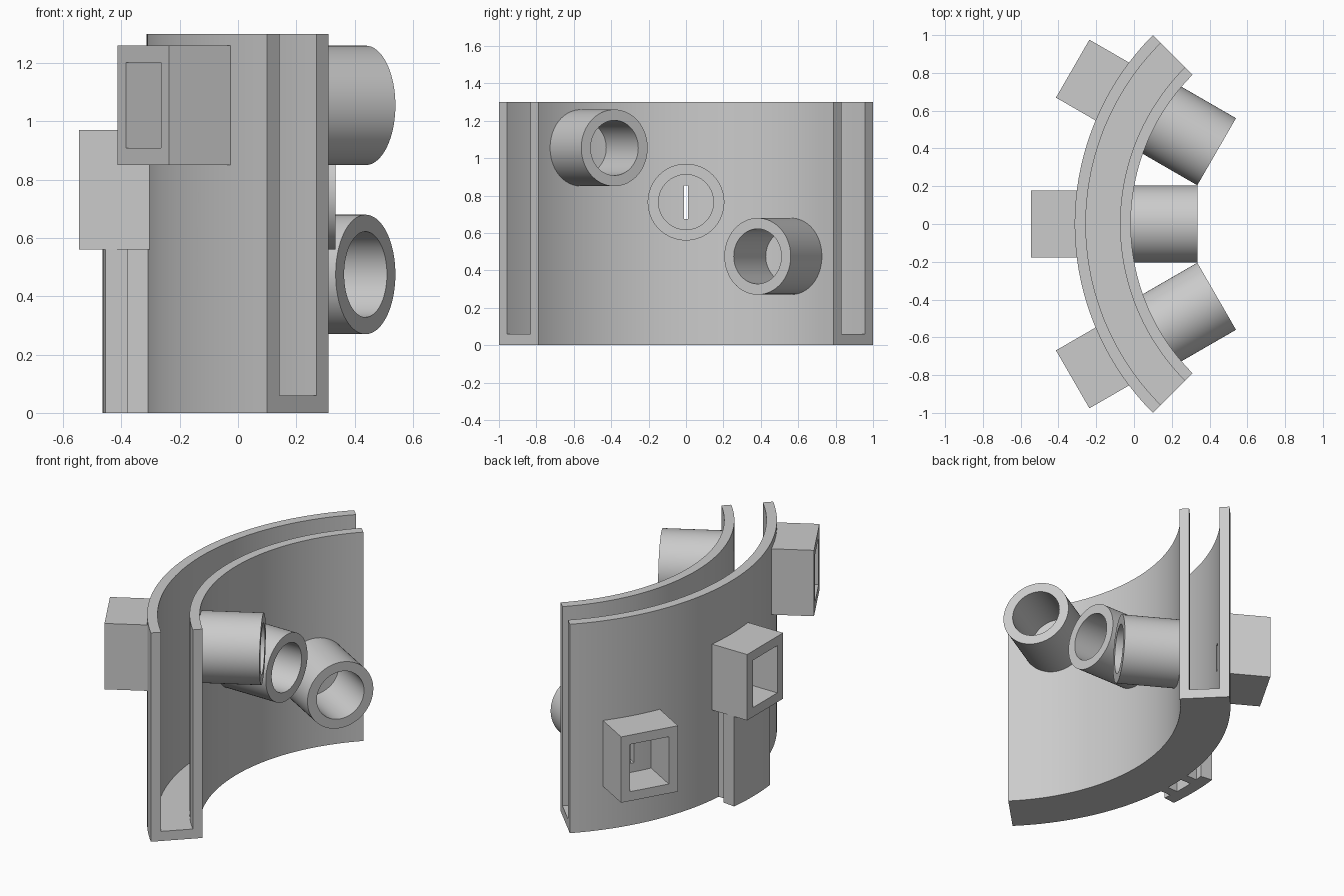
import bpy, bmesh
from math import pi, sin, cos, radians
from mathutils import Matrix

cube = bpy.data.objects.get("Cube")
if cube:
    bpy.data.objects.remove(cube, do_unlink=True)

CX = 1.1          # x of the curvature centre
R_IN, R_OUT = 1.117, 1.414
HEIGHT = 1.3

grey = bpy.data.materials.new("plain grey")
grey.use_nodes = True
colour = (0.6, 0.6, 0.6, 1)
grey.diffuse_color = colour
grey.node_tree.nodes["Principled BSDF"].inputs["Base Color"].default_value = colour


def make(name, bm):
    bmesh.ops.recalc_face_normals(bm, faces=bm.faces)
    mesh = bpy.data.meshes.new(name)
    bm.to_mesh(mesh)
    bm.free()
    mesh.materials.append(grey)
    obj = bpy.data.objects.new(name, mesh)
    bpy.context.collection.objects.link(obj)
    return obj


def smooth(obj):
    bpy.ops.object.select_all(action='DESELECT')
    obj.select_set(True)
    bpy.context.view_layer.objects.active = obj
    bpy.ops.object.shade_smooth_by_angle(angle=radians(30))


def radial(angle, z=0):
    """Frame with local x pointing outward from the curvature centre."""
    return Matrix.Translation((CX, 0, z)) @ Matrix.Rotation(pi - angle, 4, 'Z')


def sweep(name, profile, half_angle, steps):
    """Sweep an (r, z) profile along the arc, with capped ends."""
    bm = bmesh.new()
    rings = []
    for i in range(steps + 1):
        a = half_angle * (2 * i / steps - 1)
        rings.append([bm.verts.new((CX - r * cos(a), r * sin(a), z)) for r, z in profile])
    n = len(profile)
    for a, b in zip(rings, rings[1:]):
        for j in range(n):
            k = (j + 1) % n
            bm.faces.new((a[j], a[k], b[k], b[j]))
    bm.faces.new(rings[0])
    bm.faces.new(rings[-1])
    return make(name, bm)


def hollow(name, outer, inner, r0, r1, frame):
    """Tube between two matching (y, z) loops, running from r0 to r1."""
    bm = bmesh.new()
    loops = [[bm.verts.new(frame @ Matrix.Translation((r, y, z)).to_translation())
              for y, z in loop]
             for r, loop in ((r0, outer), (r1, outer), (r1, inner), (r0, inner))]
    n = len(outer)
    for i in range(4):
        a, b = loops[i], loops[(i + 1) % 4]
        for j in range(n):
            k = (j + 1) % n
            bm.faces.new((a[j], a[k], b[k], b[j]))
    return make(name, bm)


def block(name, r0, r1, y0, y1, z0, z1, frame):
    bm = bmesh.new()
    place = (frame @ Matrix.Translation(((r0 + r1) / 2, (y0 + y1) / 2, (z0 + z1) / 2))
             @ Matrix.Diagonal((r1 - r0, y1 - y0, z1 - z0, 1)))
    bmesh.ops.create_cube(bm, size=1, matrix=place)
    return make(name, bm)


def circle(r, n=64):
    return [(r * cos(2 * pi * i / n), r * sin(2 * pi * i / n)) for i in range(n)]


def rect(w, h):
    return [(-w, -h), (w, -h), (w, h), (-w, h)]


# Curved double wall joined by a floor, open at the top and both ends
SLOT_IN, SLOT_OUT, FLOOR = 1.174, 1.355, 0.06
wall = sweep("curved_double_wall",
             [(R_IN, 0), (R_OUT, 0), (R_OUT, HEIGHT), (SLOT_OUT, HEIGHT),
              (SLOT_OUT, FLOOR), (SLOT_IN, FLOOR), (SLOT_IN, HEIGHT), (R_IN, HEIGHT)],
             pi / 4, 64)

# Three stations: a round tube inside, a square socket outside, a slit between
stations = (("front", -30, 1.055), ("middle", 0, 0.765), ("back", 30, 0.475))
for label, degrees, z in stations:
    frame = radial(radians(degrees), z)
    tube = hollow(label + "_tube", circle(0.205), circle(0.147), 0.765, 1.14, frame)
    smooth(tube)
    hollow(label + "_socket", rect(0.177, 0.205), rect(0.12, 0.147), 1.38, 1.645, frame)

    cutter = block(label + "_slit_cutter", 1.05, 1.45, -0.012, 0.012, -0.09, 0.09, frame)
    cutter.hide_render = True
    cut = wall.modifiers.new(label + "_slit", 'BOOLEAN')
    cut.operation = 'DIFFERENCE'
    cut.solver = 'EXACT'
    cut.object = cutter
    bpy.ops.object.select_all(action='DESELECT')
    wall.select_set(True)
    bpy.context.view_layer.objects.active = wall
    bpy.ops.object.modifier_apply(modifier=cut.name)
    bpy.data.objects.remove(cutter, do_unlink=True)
smooth(wall)

# Support below the middle socket: curved plate held off the wall by two ribs
LEG_TOP = 0.56
plate = sweep("support_plate",
              [(1.486, 0), (1.565, 0), (1.565, LEG_TOP), (1.486, LEG_TOP)], 0.113, 8)
smooth(plate)
for side, y in (("left", -0.12), ("right", 0.06)):
    block(side + "_support_rib", 1.39, 1.5, y, y + 0.06, 0, LEG_TOP, radial(0))
